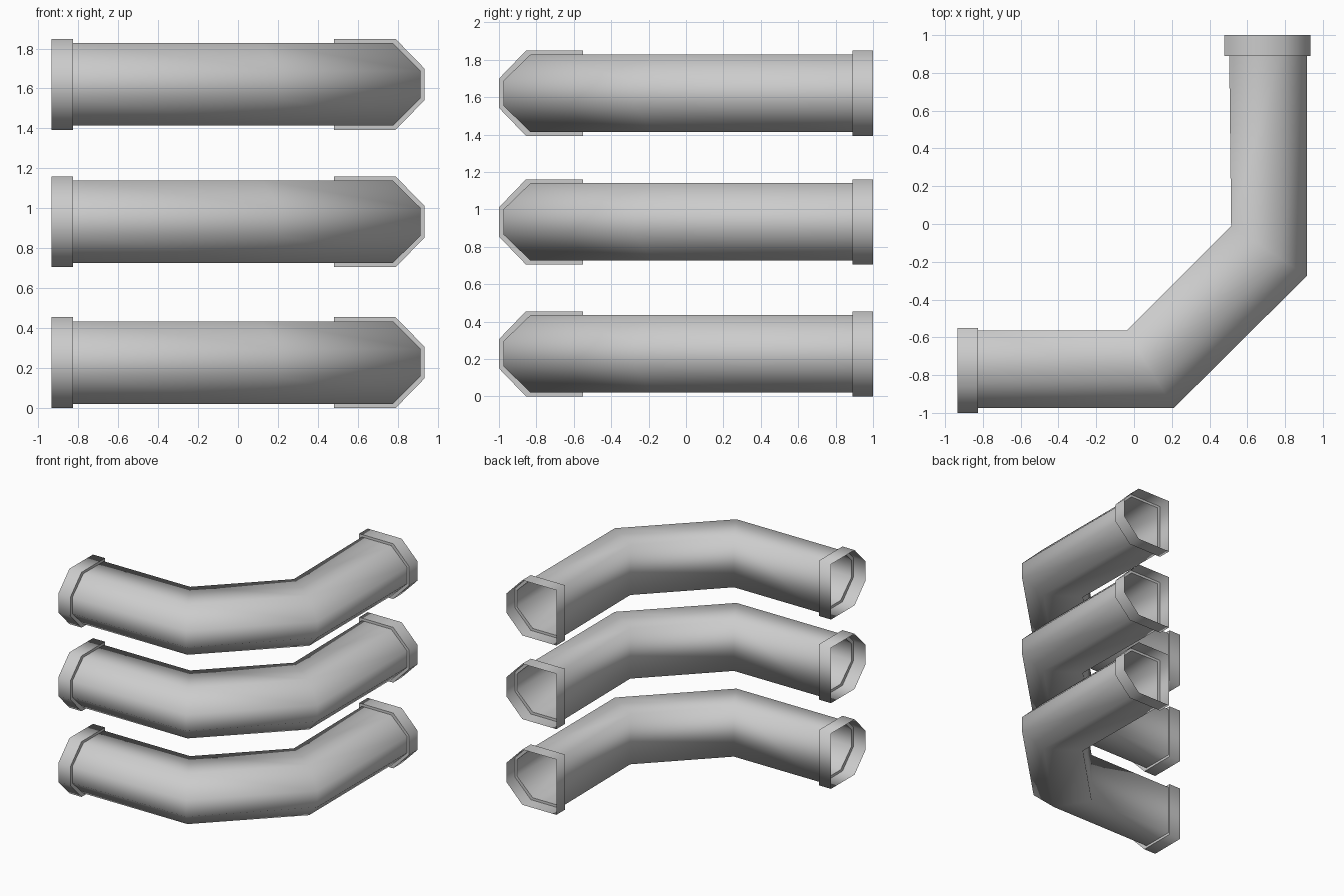
import bpy
import bmesh

cube = bpy.data.objects.get("Cube")
if cube:
    bpy.data.objects.remove(cube, do_unlink=True)

grey = bpy.data.materials.new("plain grey")
grey.use_nodes = True
GREY = (0.6, 0.6, 0.6, 1)
grey.diffuse_color = GREY
grey.node_tree.nodes["Principled BSDF"].inputs["Base Color"].default_value = GREY

MID_Z = 0.2275
# Cross-section sizes: half height, half height of the outer flat, chamfer share
COLLAR = (0.2275, 0.078, 0.32)
PIPE = (0.207, 0.068, 0.35)

# Stations along the pipe: inner corner, outer corner, section
STATIONS = [
    ((-0.935, -0.55), (-0.935, -1.0), COLLAR),
    ((-0.825, -0.55), (-0.825, -1.0), COLLAR),
    ((-0.825, -0.565), (-0.825, -0.975), PIPE),
    ((-0.80, -0.565), (-0.80, -0.975), PIPE),
    ((-0.04, -0.565), (0.21, -0.975), PIPE),
    ((0.515, -0.01), (0.915, -0.275), PIPE),
    ((0.505, 0.89), (0.915, 0.89), PIPE),
    ((0.48, 0.89), (0.935, 0.89), COLLAR),
    ((0.48, 1.0), (0.935, 1.0), COLLAR),
]
SHARP_RINGS = (1, 2, 6, 7)


def add_ring(bm, inner, outer, section):
    """Six-sided section: square inner side, chamfered outer side."""
    half, flat, share = section
    bevel = [o + (i - o) * share for i, o in zip(inner, outer)]
    points = [(inner, half), (bevel, half), (outer, flat),
              (outer, -flat), (bevel, -half), (inner, -half)]
    return [bm.verts.new((p[0], p[1], MID_Z + z)) for p, z in points]


# Open-ended bent pipe with a stepped collar at each end
bm = bmesh.new()
rings = [add_ring(bm, *station) for station in STATIONS]
for a, b in zip(rings, rings[1:]):
    for i in range(6):
        j = (i + 1) % 6
        bm.faces.new((a[i], a[j], b[j], b[i])).smooth = True
for r in SHARP_RINGS:
    for i in range(6):
        bm.edges.get((rings[r][i], rings[r][(i + 1) % 6])).smooth = False

mesh = bpy.data.meshes.new("bent_pipe")
bm.to_mesh(mesh)
bm.free()
mesh.materials.append(grey)

# Three stacked copies
for name, z in (("lower_pipe", 0), ("middle_pipe", 0.705), ("upper_pipe", 1.393)):
    pipe = bpy.data.objects.new(name, mesh)
    pipe.location.z = z
    bpy.context.collection.objects.link(pipe)
